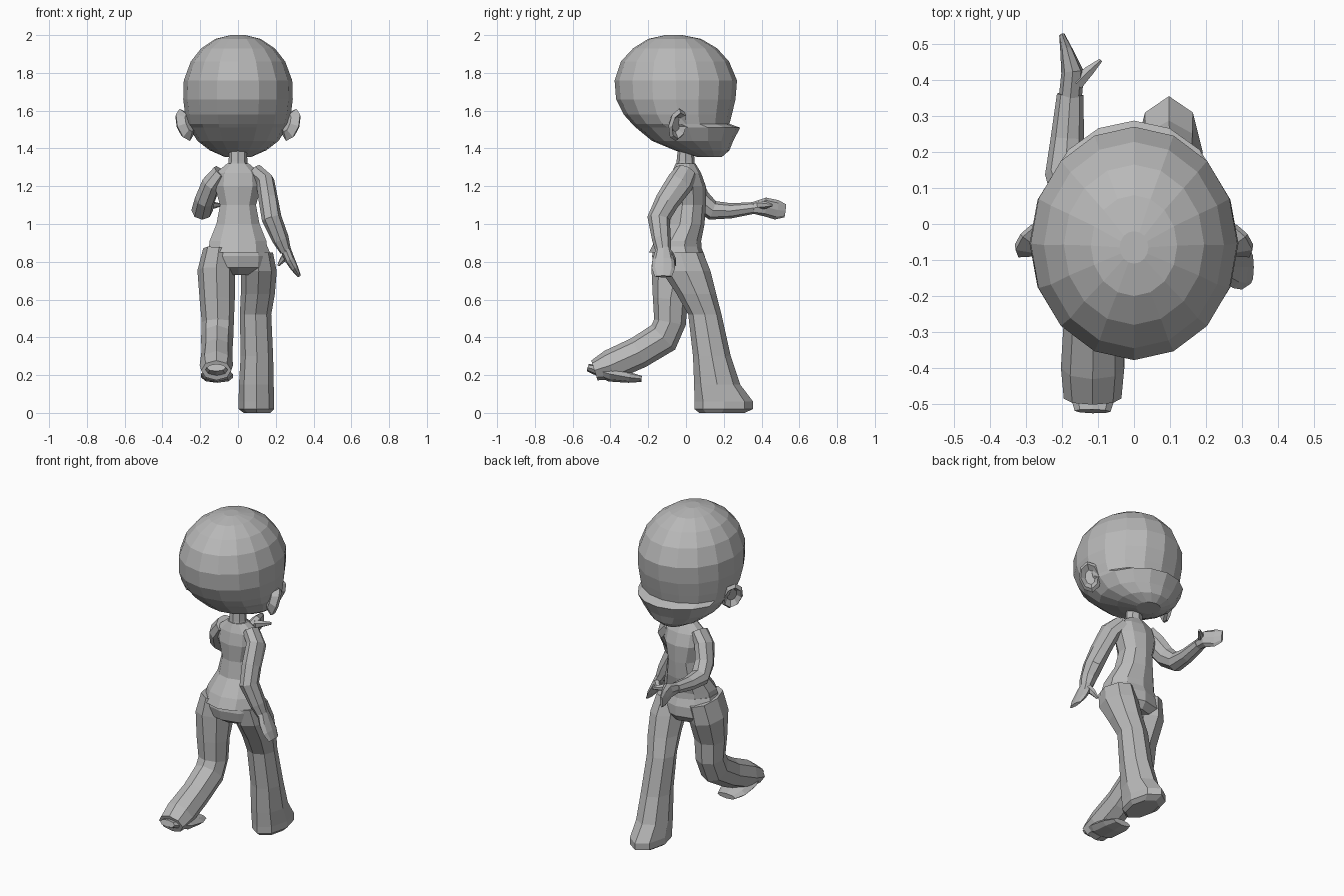
import bpy, bmesh, math
from mathutils import Vector, Matrix

grey = bpy.data.materials.new("plain grey")
grey.diffuse_color = (0.48, 0.48, 0.48, 1)


def tube(name, pts, n=8, flat=False, matrix=None):
    """Loft ellipses (x, y, z, radius across, radius deep) along a path."""
    bm = bmesh.new()
    c = [Vector(p[:3]) for p in pts]
    rings = []
    for i, p in enumerate(pts):
        t = (c[min(i + 1, len(c) - 1)] - c[max(i - 1, 0)]).normalized()
        if flat:
            t = Vector((0, 0, 1))
        u = Vector((1, 0, 0))
        u = (u - t * u.dot(t)).normalized()
        v = t.cross(u)
        ring = []
        for k in range(n):
            a = math.pi / 2 + 2 * math.pi * k / n
            ring.append(bm.verts.new(c[i] + u * p[3] * math.cos(a) + v * p[4] * math.sin(a)))
        rings.append(ring)
    for a, b in zip(rings, rings[1:]):
        for k in range(n):
            j = (k + 1) % n
            bm.faces.new((a[k], a[j], b[j], b[k]))
    bm.faces.new(rings[0])
    bm.faces.new(rings[-1])
    if matrix:
        bm.transform(matrix)
    bmesh.ops.recalc_face_normals(bm, faces=bm.faces)
    me = bpy.data.meshes.new(name)
    bm.to_mesh(me)
    bm.free()
    me.materials.append(grey)
    ob = bpy.data.objects.new(name, me)
    bpy.context.collection.objects.link(ob)
    return ob


def stack(name, rows, n):
    """Horizontal rings from rows of (z, half width, back y, front y)."""
    return tube(name, [(0, (b + f) / 2, z, r, (f - b) / 2) for z, r, b, f in rows], n, True)


# Head with protruding lower face (facing +y)
stack("head", [
    (1.355, .07, .06, .19), (1.39, .15, -.06, .23), (1.44, .215, -.18, .25),
    (1.51, .258, -.265, .287), (1.53, .268, -.285, .23), (1.58, .28, -.33, .243),
    (1.66, .29, -.37, .262), (1.76, .287, -.378, .27), (1.86, .25, -.345, .228),
    (1.93, .195, -.28, .165), (1.98, .12, -.2, .08), (2.0, .04, -.11, -.02)], 16)

# Ears: shallow bowls opening outward and forward
L = Vector((.3, .1, .95)).normalized()
W = Vector((-.66, .75, 0)).normalized()
W = (W - L * W.dot(L)).normalized()
N = W.cross(L)
m = Matrix((W, L, N)).transposed().to_4x4()
m.translation = (.282, -.045, 1.525)
ear = tube("ears", [(0, 0, -.035, .03, .05), (0, 0, 0, .062, .09),
                    (0, 0, .016, .05, .072), (0, 0, -.01, .028, .042)], 8, True, m)
ear.modifiers.new("mirror", 'MIRROR')

# Neck, torso and hips
stack("neck", [(1.27, .06, -.06, .05), (1.33, .05, -.05, .045), (1.43, .045, -.04, .04)], 8)
stack("torso", [
    (.85, .165, -.195, .085), (.91, .158, -.165, .08), (1.0, .12, -.1, .098),
    (1.1, .1, -.085, .105), (1.2, .13, -.09, .105), (1.27, .125, -.075, .08),
    (1.32, .06, -.055, .05)], 10)
stack("hips", [(.73, .1, -.1, .07), (.77, .18, -.165, .1), (.83, .185, -.18, .1),
               (.88, .165, -.17, .08)], 10)

# Forward leg with shoe, planted on the ground
tube("front_leg", [
    (.1, .19, 0, .07, .12), (.097, .2, .02, .094, .155), (.097, .2, .06, .094, .155),
    (.097, .165, .15, .092, .122), (.1, .137, .3, .086, .1), (.093, .1, .52, .083, .088),
    (.105, .055, .63, .09, .105), (.11, 0, .75, .095, .13), (.1, -.03, .85, .085, .12)], 8, True)

# Trailing leg, bent at the knee
tube("back_leg", [
    (-.1, -.04, .86, .085, .13), (-.115, -.055, .75, .1, .13), (-.11, -.083, .6, .093, .093),
    (-.107, -.085, .48, .085, .085), (-.11, -.12, .4, .085, .09), (-.112, -.25, .32, .082, .085),
    (-.115, -.4, .252, .088, .083), (-.115, -.485, .225, .08, .055)], 8)
tube("back_foot", [
    (-.115, -.52, .24, .05, .02), (-.112, -.4, .205, .085, .04), (-.11, -.3, .187, .085, .028),
    (-.11, -.235, .18, .06, .016)], 8)

# Arm swung back, with mitten hand and thumb
tube("lowered_arm", [
    (.09, 0, 1.275, .045, .06), (.145, -.03, 1.22, .05, .072), (.162, -.1, 1.12, .052, .064),
    (.178, -.145, 1.03, .053, .06), (.225, -.13, .92, .045, .05), (.252, -.12, .855, .03, .04)], 8)
tube("lowered_hand", [
    (.25, -.12, .87, .028, .04), (.275, -.12, .81, .026, .058), (.3, -.12, .765, .02, .062),
    (.325, -.12, .722, .009, .045)], 8)
tube("lowered_thumb", [(.26, -.09, .84, .02, .025), (.235, -.07, .81, .016, .018),
                       (.213, -.06, .78, .006, .008)], 6)

# Arm reaching forward, with mitten hand and thumb
tube("raised_arm", [
    (-.09, 0, 1.275, .045, .06), (-.14, .02, 1.215, .052, .068), (-.175, .07, 1.13, .054, .06),
    (-.19, .14, 1.072, .057, .052), (-.185, .24, 1.07, .046, .04), (-.177, .36, 1.085, .037, .031)], 8)
tube("raised_hand", [
    (-.177, .35, 1.085, .032, .03), (-.17, .42, 1.09, .032, .05), (-.187, .48, 1.075, .018, .052),
    (-.2, .525, 1.07, .008, .035)], 8)
tube("raised_thumb", [(-.16, .39, 1.1, .022, .025), (-.125, .425, 1.1, .016, .018),
                      (-.092, .455, 1.1, .006, .008)], 6)
